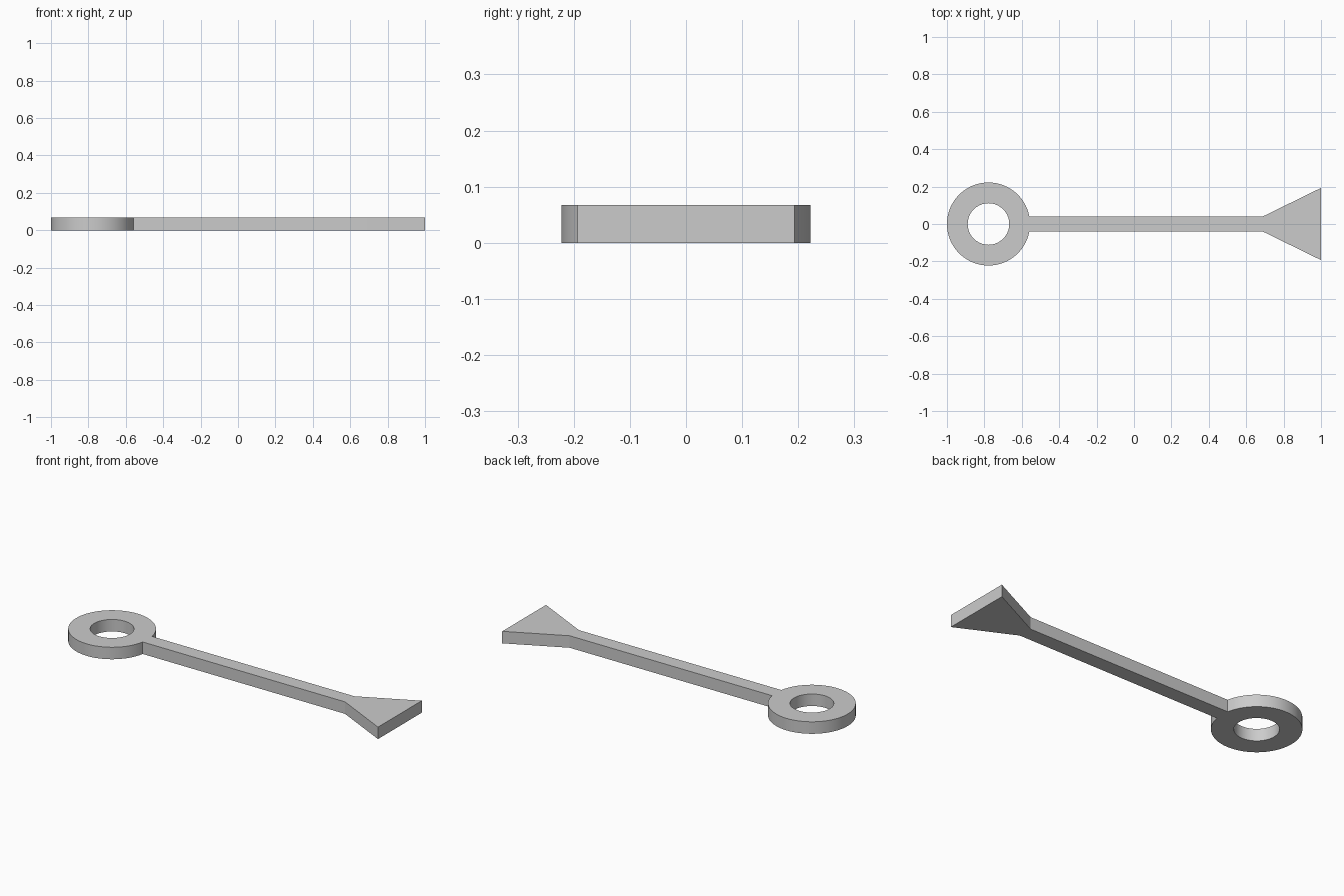
import bpy
import bmesh
from math import asin, cos, sin, pi, radians

cube = bpy.data.objects.get("Cube")
if cube:
    bpy.data.objects.remove(cube, do_unlink=True)

THICKNESS = 0.067
RING_X, OUTER, INNER = -0.778, 0.222, 0.111
SHAFT_HALF, FLARE_X = 0.041, 0.69
TIP_X, TIP_HALF = 1.0, 0.193
JOIN_STEPS, ARC_STEPS = 8, 72

grey = bpy.data.materials.new("plain grey")
grey.use_nodes = True
colour = (0.6, 0.6, 0.6, 1)
grey.diffuse_color = colour
grey.node_tree.nodes["Principled BSDF"].inputs["Base Color"].default_value = colour

# Ring angles: a short arc where the shaft joins, then the rest of the circle
join = asin(SHAFT_HALF / OUTER)
angles = [-join + 2 * join * i / JOIN_STEPS for i in range(JOIN_STEPS)]
angles += [join + (2 * pi - 2 * join) * i / ARC_STEPS for i in range(ARC_STEPS)]

bm = bmesh.new()


def circle(radius):
    return [bm.verts.new((RING_X + radius * cos(a), radius * sin(a), 0)) for a in angles]


# Ring plan
outer, inner = circle(OUTER), circle(INNER)
count = len(angles)
for i in range(count):
    j = (i + 1) % count
    bm.faces.new((inner[i], outer[i], outer[j], inner[j]))

# Shaft plan, sharing the ring's edge
low, high = [bm.verts.new((FLARE_X, s * SHAFT_HALF, 0)) for s in (-1, 1)]
bm.faces.new([low, high] + outer[JOIN_STEPS::-1])

# Flared tip plan
tip_low, tip_high = [bm.verts.new((TIP_X, s * TIP_HALF, 0)) for s in (-1, 1)]
bm.faces.new((low, tip_low, tip_high, high))

# Raise the plan into a flat plate
plan = bm.faces[:]
raised = bmesh.ops.extrude_face_region(bm, geom=plan, use_keep_orig=True)
top = [g for g in raised["geom"] if isinstance(g, bmesh.types.BMVert)]
bmesh.ops.translate(bm, verts=top, vec=(0, 0, THICKNESS))
bmesh.ops.recalc_face_normals(bm, faces=bm.faces[:])

mesh = bpy.data.meshes.new("ring_handle_rod")
bm.to_mesh(mesh)
bm.free()
mesh.materials.append(grey)
rod = bpy.data.objects.new("ring_handle_rod", mesh)
bpy.context.collection.objects.link(rod)

# Smooth round walls, crisp edges
bpy.context.view_layer.objects.active = rod
rod.select_set(True)
bpy.ops.object.shade_smooth_by_angle(angle=radians(25))
